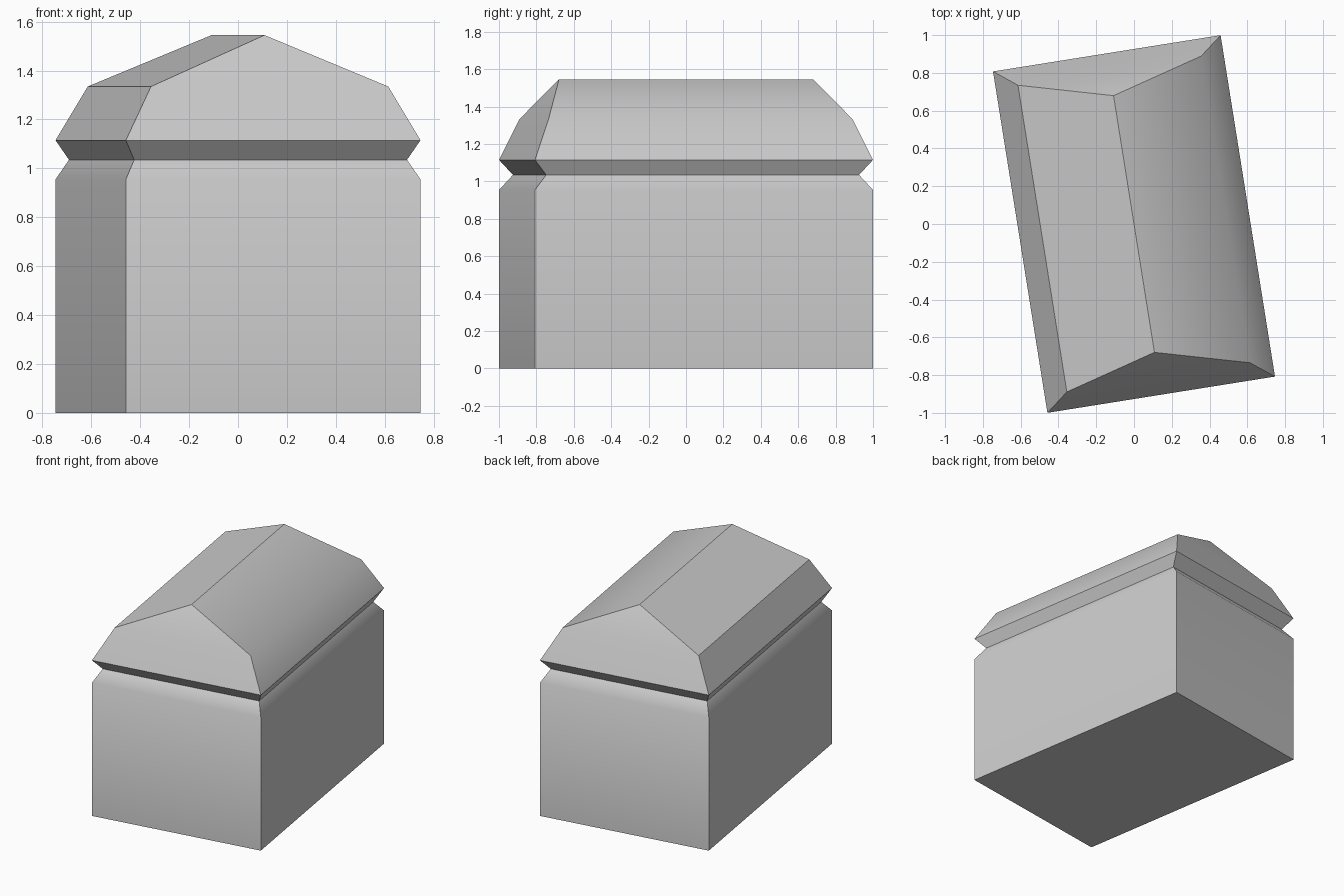
import bpy, bmesh, math
from mathutils import Vector

cube = bpy.data.objects.get("Cube")
if cube:
    bpy.data.objects.remove(cube, do_unlink=True)

TURN = math.radians(9.05)

stone = bpy.data.materials.new("plain_grey")
stone.use_nodes = True
GREY = (0.6, 0.6, 0.6, 1)
stone.diffuse_color = GREY
stone.node_tree.nodes["Principled BSDF"].inputs["Base Color"].default_value = GREY


def loft(name, levels, is_sharp, floor=False):
    """Stack rectangles given as (half width, half depth, height)."""
    bm = bmesh.new()
    rings = []
    for w, d, z in levels:
        corners = [(-w, -d), (w, -d), (w, d), (-w, d)]
        rings.append([bm.verts.new((x, y, z)) for x, y in corners])
    for low, high in zip(rings, rings[1:]):
        for i in range(4):
            j = (i + 1) % 4
            bm.faces.new((low[i], low[j], high[j], high[i]))
    if floor:
        bm.faces.new(rings[0][::-1])
    # a rectangle of zero width closes into the ridge line
    bmesh.ops.remove_doubles(bm, verts=bm.verts, dist=0.0001)
    bm.normal_update()
    for f in bm.faces:
        f.smooth = True
    for e in bm.edges:
        e.smooth = not is_sharp(e)
    mesh = bpy.data.meshes.new(name)
    bm.to_mesh(mesh)
    bm.free()
    mesh.materials.append(stone)
    obj = bpy.data.objects.new(name, mesh)
    obj.rotation_euler.z = TURN
    bpy.context.collection.objects.link(obj)
    return obj


def middle(e):
    return (e.verts[0].co + e.verts[1].co) / 2


def level(e):
    return abs(e.verts[0].co.z - e.verts[1].co.z) < 0.001


# Body: straight walls blending softly into the chamfer under the lid
loft("chest_body",
     [(0.61, 0.915, 0), (0.61, 0.915, 0.955), (0.565, 0.847, 1.035)],
     lambda e: not level(e) or middle(e).z < 0.1, floor=True)


# Lid: flared lip, then a two-pitch roof, creased on its -x side only
def lid_crease(e):
    m = middle(e)
    soft = level(e) and 1.2 < m.z < 1.4 and m.x > -0.1
    return not soft


loft("roof_lid",
     [(0.565, 0.847, 1.035), (0.61, 0.915, 1.115),
      (0.491, 0.822, 1.335), (0, 0.688, 1.545)], lid_crease)
